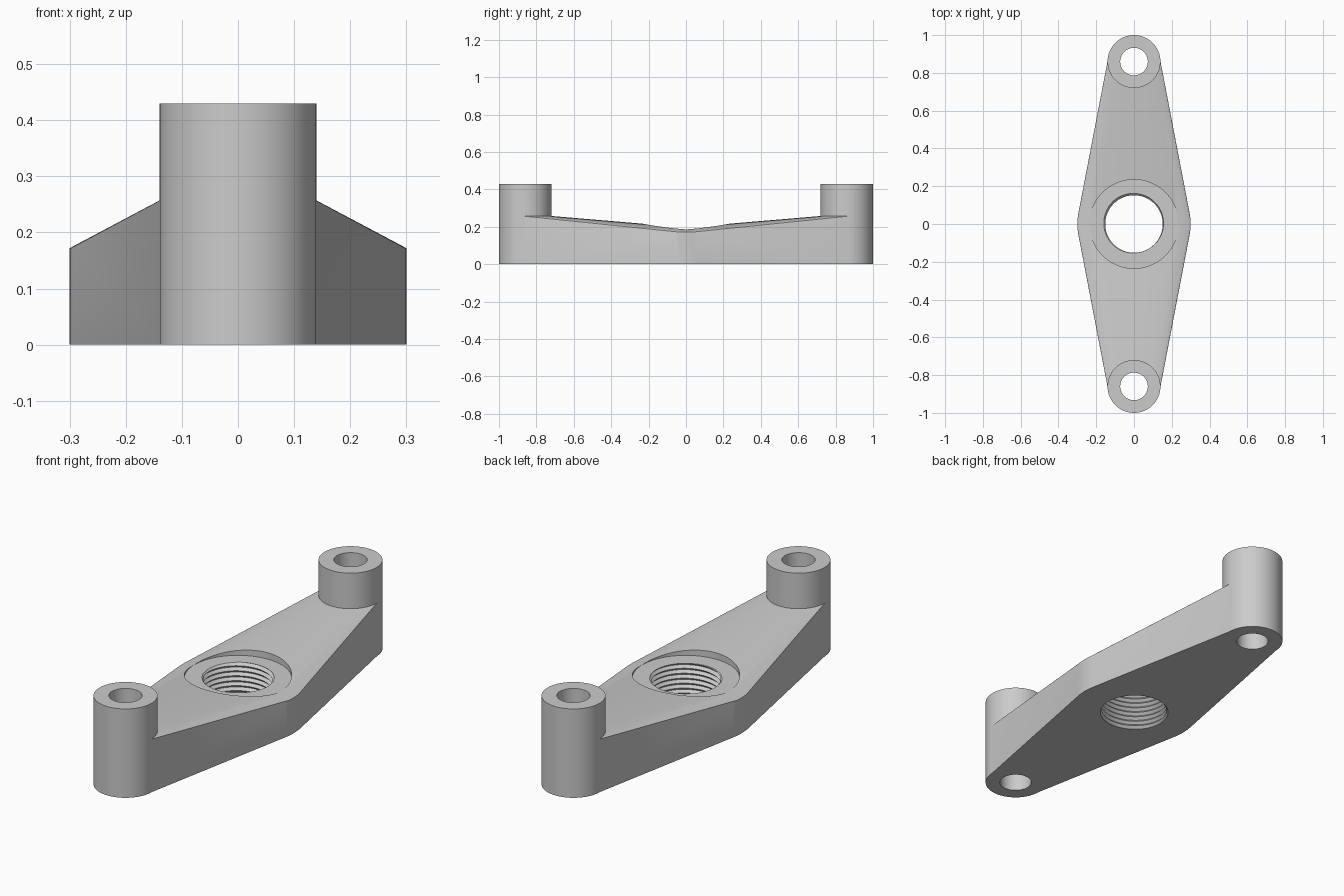
import bpy, bmesh, math

if "Cube" in bpy.data.objects:
    bpy.data.objects.remove(bpy.data.objects["Cube"], do_unlink=True)

SEG = 96
END_Y, END_R, END_TOP = 0.86, 0.138, 0.258
HUB_R, HUB_TOP = 0.30, 0.172
BOSS_R, BOSS_TOP, BOLT_R = 0.139, 0.43, 0.073
FLOOR, RECESS_R = 0.186, 0.235
BORE_R, THREAD_DEPTH, PITCH = 0.152, 0.012, 0.024

grey = bpy.data.materials.new("plain grey")
grey.use_nodes = True
colour = (0.6, 0.6, 0.6, 1)
grey.diffuse_color = colour
grey.node_tree.nodes["Principled BSDF"].inputs["Base Color"].default_value = colour


def add_object(name, bm):
    bmesh.ops.recalc_face_normals(bm, faces=bm.faces)
    mesh = bpy.data.meshes.new(name)
    bm.to_mesh(mesh)
    bm.free()
    mesh.materials.append(grey)
    obj = bpy.data.objects.new(name, mesh)
    bpy.context.collection.objects.link(obj)
    return obj


def ring(bm, y, radius, z):
    turn = math.tau / SEG
    return [bm.verts.new((radius * math.cos(i * turn), y + radius * math.sin(i * turn), z))
            for i in range(SEG)]


def skin(bm, rings):
    """Join rings into a closed tube with end caps."""
    for low, high in zip(rings, rings[1:]):
        for i in range(SEG):
            j = (i + 1) % SEG
            bm.faces.new((low[i], low[j], high[j], high[i]))
    bm.faces.new(rings[0][::-1])
    bm.faces.new(rings[-1])


def cylinder(name, y, radius, bottom, top):
    bm = bmesh.new()
    skin(bm, [ring(bm, y, radius, bottom), ring(bm, y, radius, top)])
    return add_object(name, bm)


def apply(obj, mod):
    bpy.context.view_layer.objects.active = obj
    bpy.ops.object.modifier_apply(modifier=mod.name)


def combine(obj, tool, operation):
    tool.hide_render = True
    mod = obj.modifiers.new(operation.lower(), "BOOLEAN")
    mod.operation, mod.solver, mod.object = operation, "EXACT", tool
    apply(obj, mod)
    bpy.data.objects.remove(tool, do_unlink=True)


# Tapered arm: hull of hub and one end, halved at the middle and mirrored
bm = bmesh.new()
for y, radius, top in ((0, HUB_R, HUB_TOP), (END_Y, END_R, END_TOP)):
    for z in (0, top):
        ring(bm, y, radius, z)
hull = bmesh.ops.convex_hull(bm, input=bm.verts[:])
spare = {v for v in hull["geom_interior"] + hull["geom_unused"]
         if isinstance(v, bmesh.types.BMVert) and not v.link_faces}
bmesh.ops.delete(bm, geom=list(spare), context="VERTS")
bmesh.ops.bisect_plane(bm, geom=bm.verts[:] + bm.edges[:] + bm.faces[:], dist=1e-5,
                       plane_co=(0, 0, 0), plane_no=(0, 1, 0), clear_inner=True)
arm = add_object("mounting_arm", bm)
mirror = arm.modifiers.new("mirror", "MIRROR")
mirror.use_axis = (False, True, False)
mirror.merge_threshold = 0.0005
apply(arm, mirror)

# Tall end bosses with through holes
for side in (-1, 1):
    y = side * END_Y
    combine(arm, cylinder("end_boss", y, BOSS_R + 0.001, 0, BOSS_TOP), "UNION")
for side in (-1, 1):
    combine(arm, cylinder("bolt_hole", side * END_Y, BOLT_R, -0.1, 0.6), "DIFFERENCE")

# Shallow round recess over the hub
combine(arm, cylinder("recess", 0, RECESS_R, FLOOR, 0.5), "DIFFERENCE")

# Helical threaded bore through the hub
bm = bmesh.new()
rings = []
for step in range(24):
    radius = BORE_R + THREAD_DEPTH * (step % 2)
    loop = ring(bm, 0, radius, -0.05 + step * PITCH / 2)
    for i, v in enumerate(loop):
        # A helix slope closes by joining each turn to the next
        v.co.z += PITCH * i / SEG
    rings.append(loop)
for k in range(len(rings) - 1):
    for i in range(SEG - 1):
        bm.faces.new((rings[k][i], rings[k][i + 1], rings[k + 1][i + 1], rings[k + 1][i]))
    if k + 3 < len(rings):
        bm.faces.new((rings[k][-1], rings[k + 2][0], rings[k + 3][0], rings[k + 1][-1]))
# Close the open ends around a centre point below and above
bottom = rings[0] + [rings[2][0], rings[1][0]]
upper = rings[-1] + [rings[-2][-1], rings[-3][-1]]
for loop, z in ((bottom, -0.1), (upper, 0.32)):
    tip = bm.verts.new((0, 0, z))
    for a, b in zip(loop, loop[1:] + loop[:1]):
        bm.faces.new((a, b, tip))
combine(arm, add_object("threaded_bore", bm), "DIFFERENCE")

bpy.ops.object.select_all(action="DESELECT")
arm.select_set(True)
bpy.context.view_layer.objects.active = arm
bpy.ops.object.shade_smooth_by_angle(angle=math.radians(20))
